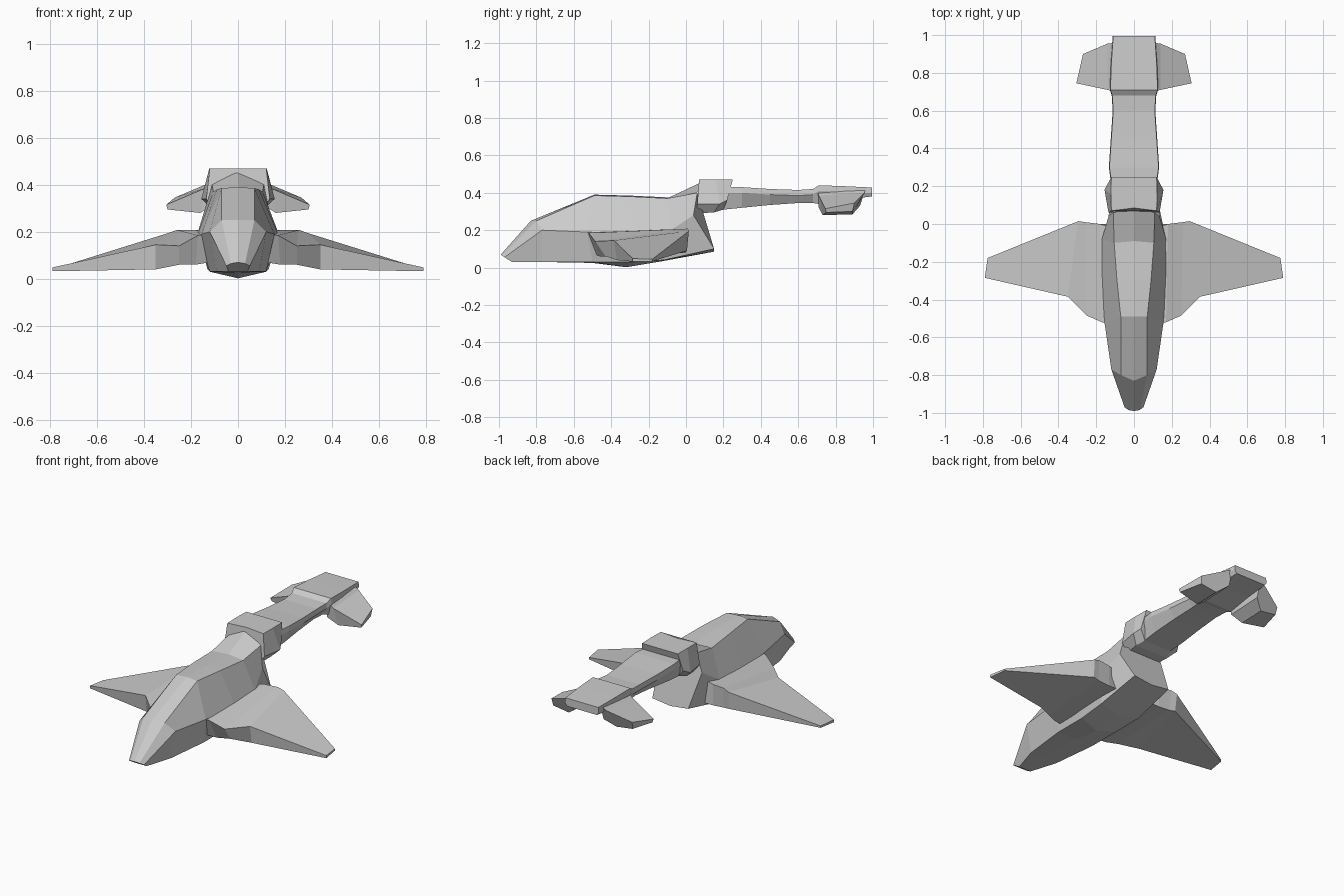
import bpy, bmesh


def loft(name, rings, mirror=False):
    """Skin closed rings of equal length, cap both ends, optionally mirror in x."""
    bm = bmesh.new()
    loops = [[bm.verts.new(p) for p in ring] for ring in rings]
    n = len(rings[0])
    for a, b in zip(loops, loops[1:]):
        for i in range(n):
            j = (i + 1) % n
            bm.faces.new((a[i], a[j], b[j], b[i]))
    bm.faces.new(loops[0])
    bm.faces.new(loops[-1])
    bmesh.ops.recalc_face_normals(bm, faces=bm.faces)
    mesh = bpy.data.meshes.new(name)
    bm.to_mesh(mesh)
    bm.free()
    obj = bpy.data.objects.new(name, mesh)
    bpy.context.collection.objects.link(obj)
    if mirror:
        obj.modifiers.new("mirror", 'MIRROR').use_mirror_merge = False
    return obj


def full(half):
    """Complete a half ring, listed from top to bottom, across x = 0."""
    return half + [(-x, y, z) for x, y, z in reversed(half) if x > 0]


# Fuselage: top centre, shoulder, widest point, lower edge, keel
body = [
    [(0, -0.99, 0.07), (0.03, -0.985, 0.065), (0.05, -0.97, 0.055), (0.04, -0.93, 0.03), (0, -0.93, 0.03)],
    [(0, -0.83, 0.25), (0.07, -0.80, 0.25), (0.12, -0.77, 0.20), (0.09, -0.77, 0.03), (0, -0.77, 0.03)],
    [(0, -0.49, 0.39), (0.07, -0.49, 0.385), (0.155, -0.53, 0.19), (0.12, -0.50, 0.03), (0, -0.50, 0.025)],
    [(0, -0.30, 0.385), (0.09, -0.30, 0.38), (0.175, -0.28, 0.18), (0.12, -0.30, 0.03), (0, -0.32, 0.002)],
    [(0, -0.09, 0.375), (0.105, -0.10, 0.37), (0.17, -0.08, 0.20), (0.13, -0.12, 0.04), (0, -0.15, 0.03)],
    [(0, 0.09, 0.46), (0.11, 0.06, 0.40), (0.135, 0.04, 0.28), (0.12, 0.15, 0.10), (0, 0.15, 0.085)],
]
loft("fuselage", [full(h) for h in body])

# Collar joining the fuselage to the boom
collar = [
    [(0, 0.085, 0.47), (0.12, 0.07, 0.47), (0.135, 0.06, 0.34), (0.10, 0.06, 0.29)],
    [(0, 0.16, 0.47), (0.122, 0.16, 0.47), (0.156, 0.18, 0.34), (0.11, 0.15, 0.295)],
    [(0, 0.25, 0.47), (0.12, 0.25, 0.47), (0.135, 0.22, 0.36), (0.09, 0.20, 0.31)],
]
loft("collar", [full(h) for h in collar])

# Tail boom: y, top half width, top z, bottom half width, bottom z
boom = [
    (0.15, 0.11, 0.43, 0.09, 0.305), (0.30, 0.13, 0.43, 0.095, 0.32),
    (0.45, 0.12, 0.42, 0.09, 0.335), (0.60, 0.11, 0.415, 0.085, 0.345),
    (0.68, 0.115, 0.42, 0.09, 0.345), (0.71, 0.125, 0.44, 0.11, 0.34),
    (0.85, 0.12, 0.435, 0.11, 0.365), (0.995, 0.11, 0.428, 0.10, 0.38),
]
loft("tail_boom", [full([(w, y, t), (w + 0.003, y, t - 0.03), (v, y, b)])
                   for y, w, t, v, b in boom])

# Tail fins: drooping pods on either side of the boom end
fin = [
    [(0.10, 0.70, 0.42), (0.10, 0.96, 0.42), (0.10, 0.93, 0.33), (0.10, 0.71, 0.32)],
    [(0.14, 0.71, 0.385), (0.14, 0.955, 0.40), (0.16, 0.89, 0.285), (0.16, 0.73, 0.28)],
    [(0.305, 0.745, 0.315), (0.27, 0.90, 0.345), (0.265, 0.89, 0.30), (0.30, 0.75, 0.295)],
]
loft("tail_fin", fin, mirror=True)

# Wings: leading top, trailing top, trailing bottom, leading bottom
wing = [
    [(0.12, -0.53, 0.19), (0.12, -0.02, 0.205), (0.12, 0.0, 0.08), (0.12, -0.48, 0.07)],
    [(0.17, -0.52, 0.185), (0.18, 0.0, 0.207), (0.18, 0.0, 0.08), (0.18, -0.46, 0.06)],
    [(0.25, -0.485, 0.14), (0.26, 0.01, 0.208), (0.25, 0.0, 0.085), (0.25, -0.43, 0.06)],
    [(0.35, -0.385, 0.145), (0.295, 0.015, 0.195), (0.29, 0.005, 0.09), (0.35, -0.37, 0.04)],
    [(0.79, -0.285, 0.048), (0.775, -0.18, 0.045), (0.775, -0.18, 0.034), (0.79, -0.285, 0.032)],
]
loft("wing", wing, mirror=True)
